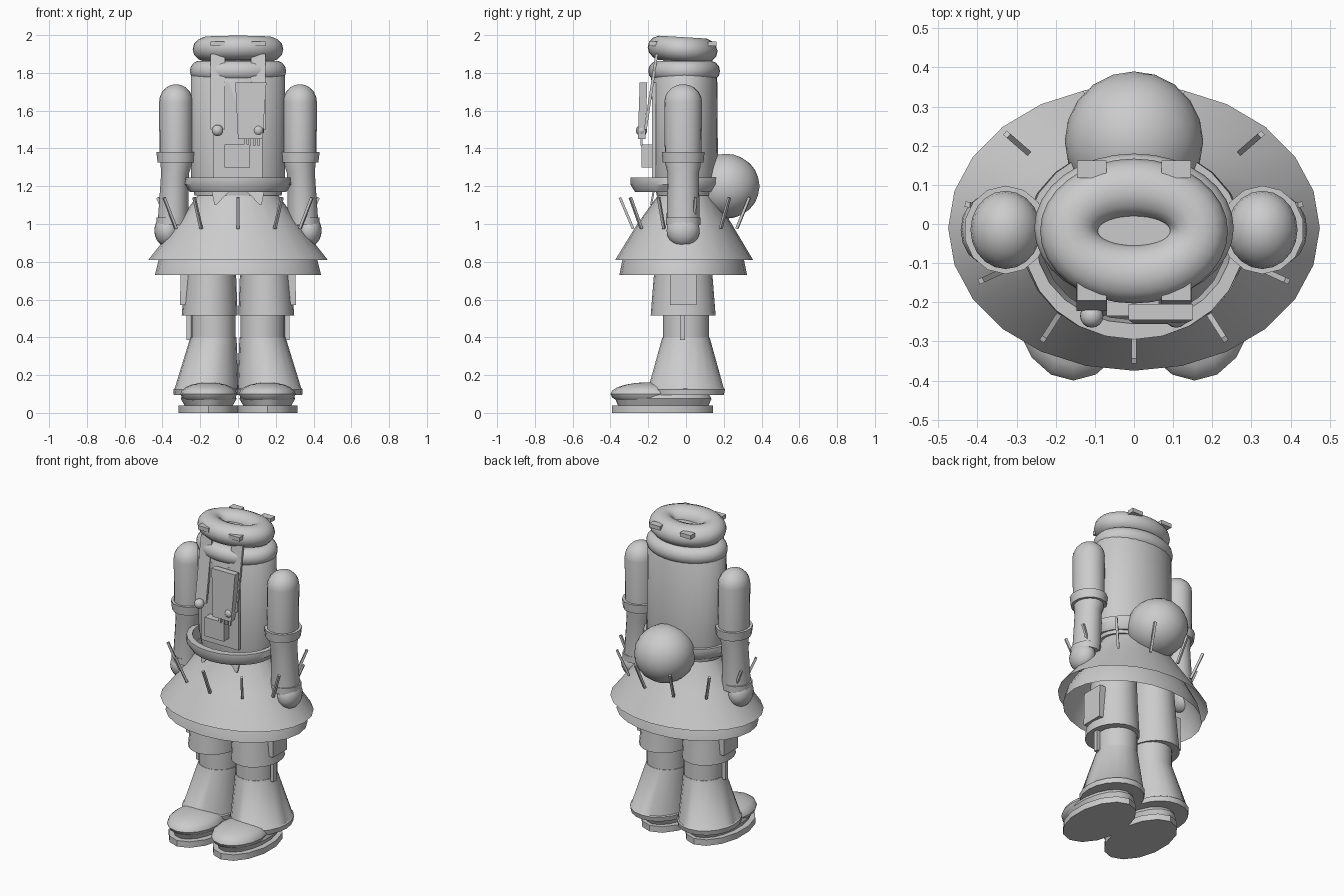
import bpy, bmesh, math
from mathutils import Vector, Matrix

cube = bpy.data.objects.get("Cube")
if cube:
    bpy.data.objects.remove(cube)

GREY = (0.6, 0.6, 0.6, 1)
grey = bpy.data.materials.new("light_grey")
grey.use_nodes = True
grey.diffuse_color = GREY
grey.node_tree.nodes["Principled BSDF"].inputs["Base Color"].default_value = GREY


def finish(name, bm, smooth=True):
    bmesh.ops.recalc_face_normals(bm, faces=bm.faces)
    mesh = bpy.data.meshes.new(name)
    bm.to_mesh(mesh)
    bm.free()
    mesh.materials.append(grey)
    ob = bpy.data.objects.new(name, mesh)
    bpy.context.collection.objects.link(ob)
    if smooth:
        bpy.ops.object.select_all(action='DESELECT')
        ob.select_set(True)
        bpy.context.view_layer.objects.active = ob
        bpy.ops.object.shade_smooth_by_angle(angle=math.radians(40))
    return ob


def loft(name, rings, n=24, caps=True, closed=False):
    """Elliptical rings (z, cx, cy, rx, ry) joined into one surface."""
    bm = bmesh.new()
    loops = []
    for z, cx, cy, rx, ry in rings:
        angles = [2 * math.pi * i / n for i in range(n)]
        loops.append([bm.verts.new((cx + rx * math.sin(a), cy - ry * math.cos(a), z))
                      for a in angles])
    pairs = list(zip(loops, loops[1:]))
    if closed:
        pairs.append((loops[-1], loops[0]))
    for lo, hi in pairs:
        for i in range(n):
            j = (i + 1) % n
            bm.faces.new((lo[i], lo[j], hi[j], hi[i]))
    if caps and not closed:
        bm.faces.new(loops[0])
        bm.faces.new(loops[-1])
    return finish(name, bm)


def ball(name, centre, radii, u=16, v=10, ico=False):
    bm = bmesh.new()
    m = Matrix.Translation(centre) @ Matrix.Diagonal((*radii, 1))
    if ico:
        bmesh.ops.create_icosphere(bm, subdivisions=3, radius=1, matrix=m)
    else:
        bmesh.ops.create_uvsphere(bm, u_segments=u, v_segments=v, radius=1, matrix=m)
    return finish(name, bm)


def slab(name, top, bottom, w_top, w_bottom, depth):
    """Box hung between two points, with its own width at each end."""
    bm = bmesh.new()
    bmesh.ops.create_cube(bm, size=1)
    top, bottom = Vector(top), Vector(bottom)
    for v in bm.verts:
        p, w = (top, w_top) if v.co.z > 0 else (bottom, w_bottom)
        v.co = p + Vector((v.co.x * w, v.co.y * depth, 0))
    return finish(name, bm, False)


def rod(name, start, end, thick):
    a, b = Vector(start), Vector(end)
    bm = bmesh.new()
    turn = (b - a).to_track_quat('Z', 'Y').to_matrix().to_4x4()
    bmesh.ops.create_cube(bm, size=1, matrix=Matrix.Translation((a + b) / 2) @ turn
                          @ Matrix.Diagonal((thick, thick, (b - a).length, 1)))
    return finish(name, bm, False)


def oval_torus(name, z, rx, ry, r, rz, cy, tilt=0, n=32):
    rings = []
    for k in range(14):
        a = 2 * math.pi * k / 14
        rings.append((z + rz * math.sin(a), 0, cy, rx + r * math.cos(a), ry + r * math.cos(a)))
    ob = loft(name, rings, n, closed=True)
    for v in ob.data.vertices:
        v.co.z -= tilt * (v.co.y - cy)
    return ob


# Torso and hat
loft("torso", [(1.15, 0, 0, 0.23, 0.155), (1.24, 0, 0, 0.25, 0.17),
               (1.80, 0, -0.01, 0.25, 0.175), (1.86, 0, -0.01, 0.2, 0.15)], 28)
slab("chest_plate", (0, -0.17, 1.75), (0, -0.17, 1.24), 0.26, 0.26, 0.02)
oval_torus("hat_band", 1.81, 0.2, 0.135, 0.055, 0.055, -0.01)
oval_torus("hat_roll", 1.925, 0.165, 0.11, 0.075, 0.066, -0.018, 0.06)
loft("hat_floor", [(1.85, 0, -0.018, 0.15, 0.1), (1.935, 0, -0.018, 0.15, 0.1)])
for x in (-0.108, 0.108):
    slab("hat_tab_front", (x, -0.16, 1.967), (x, -0.16, 1.942), 0.075, 0.075, 0.07)
    slab("hat_tab_back", (x, 0.14, 1.967), (x, 0.14, 1.942), 0.075, 0.075, 0.045)
    slab("hanging_strap", (x, -0.155, 1.9), (x, -0.215, 1.5), 0.077, 0.077, 0.015)
    ball("strap_bead", (x, -0.235, 1.495), (0.03, 0.03, 0.03))

# Chest details
slab("chest_panel", (0.068, -0.225, 1.75), (0.065, -0.235, 1.45), 0.165, 0.13, 0.04)
for k in range(4):
    x = 0.04 + k * 0.023
    slab("panel_fringe", (x, -0.235, 1.45), (x, -0.235, 1.415), 0.014, 0.014, 0.012)
slab("chest_pouch", (-0.003, -0.205, 1.42), (-0.003, -0.205, 1.30), 0.135, 0.135, 0.06)

# Belt and layered skirt
loft("belt", [(1.17, 0, -0.045, 0.255, 0.225), (1.21, 0, -0.045, 0.285, 0.25),
              (1.245, 0, -0.045, 0.28, 0.25), (1.245, 0, -0.045, 0.25, 0.21),
              (1.17, 0, -0.045, 0.235, 0.2)], 24, closed=True)
loft("skirt", [(0.81, 0, -0.01, 0.475, 0.365), (1.0, 0, -0.008, 0.325, 0.25),
               (1.15, 0, 0, 0.215, 0.15), (1.19, 0, 0, 0.2, 0.14)], 24, caps=False)
loft("underskirt", [(0.73, 0, -0.015, 0.44, 0.338), (0.81, 0, -0.015, 0.42, 0.322),
                    (1.0, 0, -0.01, 0.3, 0.23)], 24, caps=False)
for k in range(11):
    a = 2 * math.pi * k / 11
    s, c = math.sin(a), -math.cos(a)
    rod("skirt_pin", (0.36 * s, 0.28 * c, 0.975), (0.43 * s, 0.35 * c, 1.14), 0.014)
for x in (-0.09, 0.09):
    slab("belt_tab", (x, -0.17, 1.18), (x + 0.03 * (1 if x > 0 else -1), -0.185, 1.1),
         0.1, 0.01, 0.01)

# Round pack at the back
ball("back_ball", (0, 0.212, 1.2), (0.177, 0.178, 0.172), ico=True)

# Arms and legs on both sides
for s, side in ((-1, "right"), (1, "left")):
    ax, ay = 0.328 * s, -0.015
    dome = [(1.645 + 0.095 * math.sin(t), ax, ay, 0.09 * math.cos(t), 0.1 * math.cos(t))
            for t in [math.radians(d) for d in (0, 18, 36, 54, 70, 83)]]
    loft(side + "_upper_arm", [(1.36, ax, ay, 0.088, 0.097)] + dome, 20)
    loft(side + "_arm_cuff", [(1.325, ax, ay, 0.1, 0.108), (1.38, ax, ay, 0.107, 0.113)], 14)
    loft(side + "_forearm", [(1.0, 0.345 * s, ay, 0.082, 0.088), (1.27, 0.333 * s, ay, 0.075, 0.083),
                             (1.31, ax, ay, 0.083, 0.093), (1.34, ax, ay, 0.083, 0.093)], 18)
    loft(side + "_hand_cuff", [(0.995, 0.35 * s, ay, 0.084, 0.092),
                               (1.035, 0.35 * s, ay, 0.084, 0.092)], 14)
    ball(side + "_hand", (0.375 * s, ay, 0.965), (0.068, 0.088, 0.085))

    loft(side + "_trouser_leg", [(0.515, 0.15 * s, -0.015, 0.148, 0.172),
                                 (0.73, 0.145 * s, -0.015, 0.135, 0.155),
                                 (0.95, 0.14 * s, -0.01, 0.12, 0.14)], 20)
    loft(side + "_shin", [(0.38, 0.13 * s, 0, 0.118, 0.123),
                          (0.6, 0.13 * s, 0, 0.118, 0.123)], 20)
    loft(side + "_boot_bell", [(0.095, 0.165 * s, 0, 0.175, 0.2), (0.125, 0.165 * s, 0, 0.178, 0.207),
                               (0.13, 0.165 * s, 0, 0.17, 0.2), (0.4, 0.13 * s, 0, 0.122, 0.125)], 20)
    ball(side + "_shoe_toe", (0.155 * s, -0.2, 0.1), (0.15, 0.2, 0.062))
    loft(side + "_shoe_heel", [(0.04, 0.155 * s, -0.12, 0.13, 0.24),
                               (0.075, 0.155 * s, -0.12, 0.15, 0.255),
                               (0.1, 0.155 * s, -0.12, 0.14, 0.24)], 18)
    loft(side + "_sole", [(0, 0.155 * s, -0.125, 0.163, 0.268),
                          (0.038, 0.155 * s, -0.125, 0.163, 0.268)], 14)
    slab(side + "_leg_pouch", (0.28 * s, -0.015, 0.78), (0.285 * s, -0.015, 0.57), 0.045, 0.045, 0.14)
    slab(side + "_leg_blade", (0.262 * s, -0.018, 0.57), (0.262 * s, -0.018, 0.385), 0.022, 0.022, 0.027)
